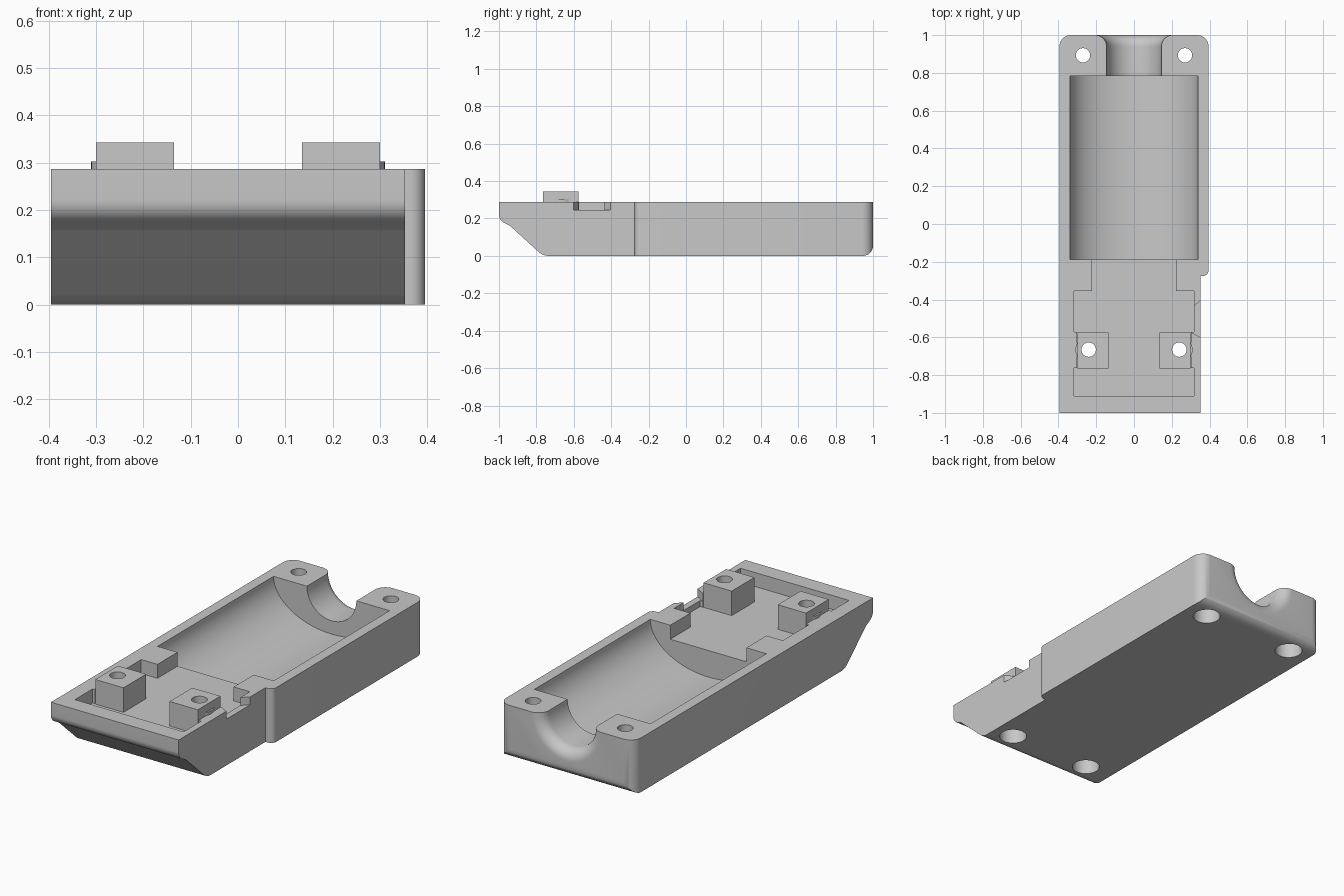
import bpy, bmesh, math
from mathutils import Vector

cube = bpy.data.objects.get("Cube")
if cube:
    bpy.data.objects.remove(cube, do_unlink=True)

grey = bpy.data.materials.new("plain grey")
grey.use_nodes = True
colour = (0.58, 0.58, 0.58, 1)
grey.diffuse_color = colour
grey.node_tree.nodes["Principled BSDF"].inputs["Base Color"].default_value = colour

TOP = 0.287


def finish(name, bm):
    bmesh.ops.recalc_face_normals(bm, faces=bm.faces)
    mesh = bpy.data.meshes.new(name)
    bm.to_mesh(mesh)
    bm.free()
    mesh.materials.append(grey)
    obj = bpy.data.objects.new(name, mesh)
    bpy.context.collection.objects.link(obj)
    return obj


def prism(name, outline, low, high, axis="z"):
    """Solid from an outline: (x, y) along z, (y, z) along x, or (x, z) along y."""
    place = {"z": lambda a, b, c: (a, b, c), "x": lambda a, b, c: (c, a, b),
             "y": lambda a, b, c: (a, c, b)}[axis]
    bm = bmesh.new()
    ends = [[bm.verts.new(place(a, b, c)) for a, b in outline] for c in (low, high)]
    for ring in ends:
        bm.faces.new(ring)
    for i in range(len(outline)):
        j = (i + 1) % len(outline)
        bm.faces.new((ends[0][i], ends[0][j], ends[1][j], ends[1][i]))
    return finish(name, bm)


def lathe(name, profile, x, y, z, along="z", sides=48):
    """Closed turned solid from (distance, radius) rings."""
    bm = bmesh.new()
    rings = []
    for d, r in profile:
        ring = []
        for i in range(sides):
            a = math.tau * i / sides
            c, s = r * math.cos(a), r * math.sin(a)
            ring.append(bm.verts.new((x + c, y + s, z + d) if along == "z" else (x + c, y + d, z + s)))
        rings.append(ring)
    for lower, upper in zip(rings, rings[1:]):
        for i in range(sides):
            j = (i + 1) % sides
            bm.faces.new((lower[i], lower[j], upper[j], upper[i]))
    bm.faces.new(rings[0])
    bm.faces.new(rings[-1])
    return finish(name, bm)


def rounded(points, steps=8):
    """Fillet the corners of (x, y, radius) points."""
    out = []
    for i, (x, y, r) in enumerate(points):
        p = Vector((x, y))
        if r == 0:
            out.append((x, y))
            continue
        u = (Vector(points[i - 1][:2]) - p).normalized()
        v = (Vector(points[(i + 1) % len(points)][:2]) - p).normalized()
        half = u.angle(v) / 2
        centre = p + (u + v).normalized() * (r / math.sin(half))
        start = p + u * (r / math.tan(half)) - centre
        end = p + v * (r / math.tan(half)) - centre
        for k in range(steps + 1):
            q = centre + start.lerp(end, k / steps).normalized() * r
            out.append((q.x, q.y))
    return out


def combine(target, tool, operation):
    mod = target.modifiers.new("combine", "BOOLEAN")
    mod.operation, mod.solver, mod.object = operation, "EXACT", tool
    bpy.ops.object.select_all(action="DESELECT")
    bpy.context.view_layer.objects.active = target
    target.select_set(True)
    bpy.ops.object.modifier_apply(modifier=mod.name)
    bpy.data.objects.remove(tool, do_unlink=True)


# Shell: side profile trimmed to the plan outline
side = [(-1, TOP, 0), (-1, 0.19, 0.05), (-0.94, 0.16, 0.05), (-0.765, 0, 0.08),
        (1, 0, 0.055), (1, TOP, 0)]
plan = [(-0.395, -1.1, 0), (0.353, -1.1, 0), (0.353, -0.275, 0), (0.395, -0.275, 0.03),
        (0.395, 1, 0.06), (-0.395, 1, 0.06)]
shell = prism("half_shell", rounded(side), -0.5, 0.5, "x")
combine(shell, prism("plan_trim", rounded(plan), -0.1, 0.5), "INTERSECT")

# Front pocket, stepped in beside the posts and at the throat
half = [(0.318, -0.91), (0.318, -0.763), (0.303, -0.763), (0.303, -0.573),
        (0.318, -0.573), (0.318, -0.355), (0.223, -0.355), (0.223, -0.15)]
pocket = half + [(-x, y) for x, y in reversed(half)]
combine(shell, prism("pocket_cut", pocket, 0.213, 0.5), "DIFFERENCE")

# Main trough with a curved floor
arc = [math.pi + math.pi * i / 48 for i in range(49)]
trough = [(0.34 * math.cos(a), TOP + 0.215 * math.sin(a)) for a in arc]
trough += [(0.34, 0.5), (-0.34, 0.5)]
combine(shell, prism("trough_cut", trough, -0.187, 0.783, "y"), "DIFFERENCE")

# Flared outlet at the back
flare = [(0.75, 0.145)]
for i in range(10):
    a = math.pi / 2 * i / 9
    flare.append((0.94 + 0.06 * math.sin(a), 0.205 - 0.06 * math.cos(a)))
flare.append((1.03, 0.205))
combine(shell, lathe("outlet_cut", flare, 0, 0, TOP, "y"), "DIFFERENCE")

# Notch through the thin side wall
notch = [(0.30, -0.572), (0.37, -0.61), (0.37, -0.39), (0.30, -0.45)]
combine(shell, prism("notch_cut", notch, 0.245, 0.5), "DIFFERENCE")

# Posts with round bosses, then the screw holes and their counterbores
for s in (-1, 1):
    post = [(s * x, y) for x, y in ((0.135, -0.765), (0.3, -0.765), (0.3, -0.575), (0.135, -0.575))]
    combine(shell, prism("post", post, 0.15, 0.343), "UNION")
    boss = lathe("boss", [(0.16, 0.07), (0.303, 0.07)], s * 0.24, -0.665, 0)
    combine(shell, boss, "UNION")
    for x, y in ((s * 0.24, -0.665), (s * 0.27, 0.893)):
        screw = [(-0.1, 0.068), (0.12, 0.068), (0.12, 0.038), (0.5, 0.038)]
        combine(shell, lathe("screw_cut", screw, x, y, 0), "DIFFERENCE")

bpy.ops.object.select_all(action="DESELECT")
shell.select_set(True)
bpy.context.view_layer.objects.active = shell
bpy.ops.object.shade_smooth_by_angle(angle=math.radians(30))
